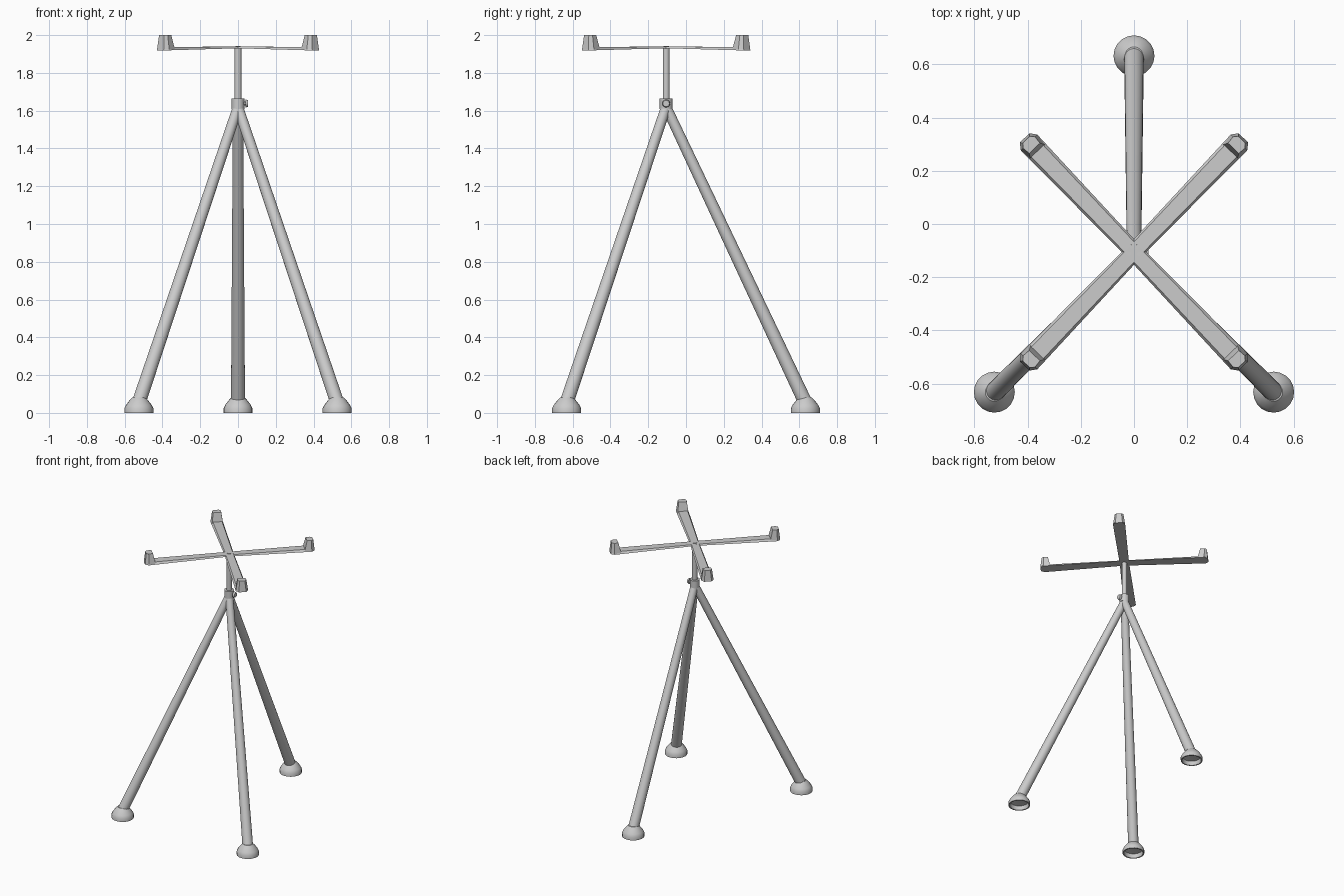
import bpy, bmesh, math
from mathutils import Vector, Matrix

if "Cube" in bpy.data.objects:
    bpy.data.objects.remove(bpy.data.objects["Cube"])

HUB = Vector((0, -0.105, 0))
FEET = {"back": (0, 0.632), "left": (-0.525, -0.632), "right": (0.525, -0.632)}


def finish(name, bm, smooth=True):
    bmesh.ops.recalc_face_normals(bm, faces=bm.faces)
    mesh = bpy.data.meshes.new(name)
    bm.to_mesh(mesh)
    bm.free()
    ob = bpy.data.objects.new(name, mesh)
    bpy.context.collection.objects.link(ob)
    if smooth:
        bpy.ops.object.select_all(action='DESELECT')
        ob.select_set(True)
        bpy.context.view_layer.objects.active = ob
        bpy.ops.object.shade_smooth_by_angle(angle=math.radians(30))
    return ob


def rod(name, a, b, r1, r2, sides=20):
    a, b = Vector(a), Vector(b)
    d = b - a
    m = Matrix.Translation((a + b) / 2) @ d.to_track_quat('Z', 'Y').to_matrix().to_4x4()
    bm = bmesh.new()
    bmesh.ops.create_cone(bm, cap_ends=True, segments=sides, radius1=r1, radius2=r2,
                          depth=d.length, matrix=m)
    return finish(name, bm)


def lathe(name, profile, loc, sides=20):
    bm = bmesh.new()
    vs = [bm.verts.new((r, 0, z)) for r, z in profile]
    es = [bm.edges.new(p) for p in zip(vs, vs[1:])]
    bmesh.ops.spin(bm, geom=vs + es, cent=(0, 0, 0), axis=(0, 0, 1),
                   angle=math.tau, steps=sides)
    bmesh.ops.remove_doubles(bm, verts=bm.verts, dist=1e-4)
    ob = finish(name, bm)
    ob.location = loc
    return ob


def loft(name, rings, matrix):
    # joins equal-length rings of points and caps both ends
    bm = bmesh.new()
    rs = [[bm.verts.new(matrix @ Vector(p)) for p in ring] for ring in rings]
    n = len(rs[0])
    for a, b in zip(rs, rs[1:]):
        for i in range(n):
            j = (i + 1) % n
            bm.faces.new((a[i], a[j], b[j], b[i]))
    bm.faces.new(rs[0])
    bm.faces.new(rs[-1])
    return finish(name, bm, False)


def outline(half, z):
    # half outline (u, v) mirrored across the arm's centre line
    return [(u, v, z) for u, v in half] + [(u, -v, z) for u, v in reversed(half)]


# Legs and hollow rubber feet
foot_profile = [(0, 0.04), (0.062, 0.03), (0.068, 0), (0.077, 0), (0.077, 0.024),
                (0.068, 0.042), (0.048, 0.068), (0.034, 0.082), (0, 0.086)]
for side, (x, y) in FEET.items():
    rod(side + "_leg", (x, y, 0.055), HUB + Vector((0, 0, 1.62)), 0.037, 0.027)
    lathe(side + "_foot", foot_profile, (x, y, 0))

# Centre post, clamp collar and tightening knob
rod("centre_post", HUB + Vector((0, 0, 1.56)), HUB + Vector((0, 0, 1.938)), 0.018, 0.018)
rod("clamp_collar", HUB + Vector((0, 0, 1.61)), HUB + Vector((0, 0, 1.665)), 0.034, 0.034)
rod("knob_stem", HUB + Vector((0.02, 0, 1.638)), HUB + Vector((0.045, 0, 1.638)), 0.01, 0.01, 12)
rod("knob", HUB + Vector((0.04, 0, 1.638)), HUB + Vector((0.054, 0, 1.638)), 0.021, 0.017, 16)
rod("top_bolt", HUB + Vector((0, 0, 1.93)), HUB + Vector((0, 0, 1.943)), 0.014, 0.014, 16)

# Crossed support arms with tapered end stops
arm_low = [(0, 0.033), (0.57, 0.043), (0.594, 0.025)]
arm_top = [(0, 0.026), (0.57, 0.032), (0.59, 0.02)]
stop_low = [(0.522, 0.038), (0.57, 0.042), (0.593, 0.025)]
stop_top = [(0.54, 0.028), (0.57, 0.031), (0.585, 0.018)]
tilt = math.radians(46.2)
for i, angle in enumerate((tilt, math.pi - tilt, math.pi + tilt, -tilt)):
    m = Matrix.Translation(HUB) @ Matrix.Rotation(angle, 4, 'Z')
    # underside drops slightly toward the tip
    under = [(u, v, 1.931 - 0.012 * u / 0.594) for u, v, z in outline(arm_low, 0)]
    upper = [(u, v, 1.94 - 0.004 * u / 0.594) for u, v, z in outline(arm_top, 0)]
    loft(f"support_arm_{i + 1}", [under, upper], m)
    loft(f"end_stop_{i + 1}", [outline(stop_low, 1.925), outline(stop_top, 2.0)], m)
